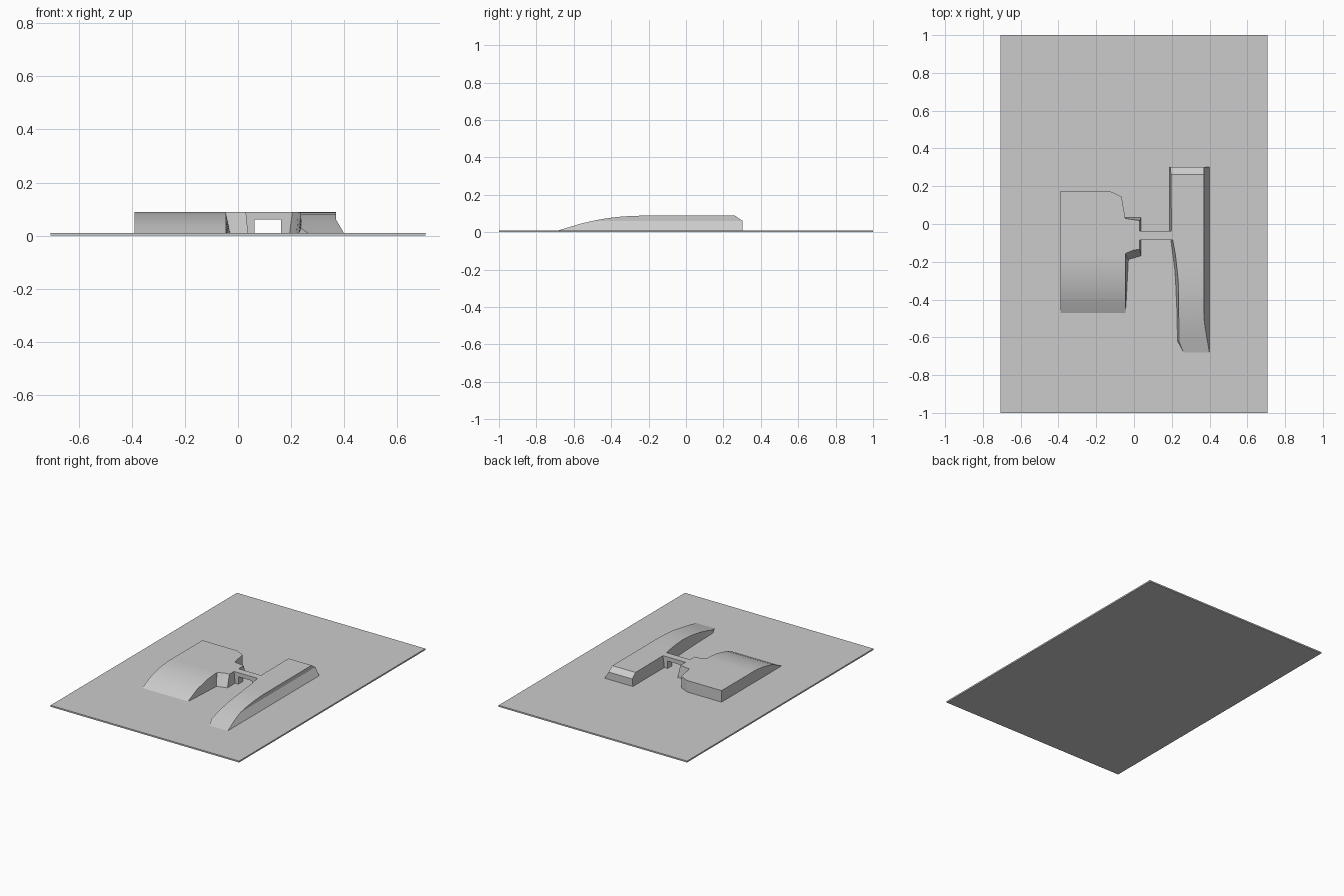
import bpy, bmesh, math

if "Cube" in bpy.data.objects:
    bpy.data.objects.remove(bpy.data.objects["Cube"])

BASE = 0.01   # top of the ground plate
TOP = 0.088   # flat top of the raised parts


def finish(name, rows, caps=True, closed=False):
    """Skin rows of equal-length point lists; cap first and last row."""
    bm = bmesh.new()
    grid = [[bm.verts.new(p) for p in r] for r in rows]
    n = len(rows[0])
    for a, b in zip(grid, grid[1:]):
        for i in range(n if closed else n - 1):
            j = (i + 1) % n
            bm.faces.new((a[i], a[j], b[j], b[i]))
    if caps:
        bm.faces.new(grid[0])
        bm.faces.new(grid[-1])
    bmesh.ops.remove_doubles(bm, verts=bm.verts, dist=1e-5)
    bmesh.ops.dissolve_degenerate(bm, edges=bm.edges, dist=1e-5)
    bmesh.ops.recalc_face_normals(bm, faces=bm.faces)
    me = bpy.data.meshes.new(name)
    bm.to_mesh(me)
    bm.free()
    ob = bpy.data.objects.new(name, me)
    bpy.context.collection.objects.link(ob)
    bpy.ops.object.select_all(action='DESELECT')
    ob.select_set(True)
    bpy.context.view_layer.objects.active = ob
    bpy.ops.object.shade_smooth_by_angle(angle=math.radians(22))
    return ob


def loop(pts, z):
    return [(x, y, z) for x, y in pts]


# ground plate
plate = [(-0.708, -1), (0.708, -1), (0.708, 1), (-0.708, 1)]
finish("ground_plate", [loop(plate, 0), loop(plate, BASE)], closed=True)

# wide left block with curved front ramp: y, height, right top x, right foot x
left = [(-0.47, BASE, -0.046, -0.046), (-0.42, 0.035, -0.046, -0.042),
        (-0.37, 0.057, -0.046, -0.039), (-0.27, 0.080, -0.046, -0.034),
        (-0.19, TOP, -0.046, -0.030), (-0.155, TOP, -0.046, -0.035),
        (0.03, TOP, -0.046, -0.046), (0.145, TOP, -0.066, -0.066),
        (0.175, TOP, -0.13, -0.13)]
finish("left_block", [[(-0.39, y, BASE), (-0.39, y, z), (xt, y, z), (xb, y, BASE)]
                      for y, z, xt, xb in left])

# small hub joining the block to the bridge, walls leaning outwards at the foot
hub_foot = [(-0.048, 0.035), (0.038, 0.035), (0.038, -0.168), (-0.030, -0.188), (-0.048, -0.188)]
hub_top = [(-0.048, 0.030), (0.030, 0.018), (0.030, -0.135), (0.0, -0.137), (-0.048, -0.157)]
finish("hub", [loop(hub_foot, BASE), loop(hub_top, TOP)], closed=True)

# bridge: an arch with a rectangular opening
arch = [(0.025, BASE), (0.063, BASE), (0.063, 0.06), (0.163, 0.06),
        (0.163, BASE), (0.205, BASE), (0.21, TOP), (0.025, TOP)]
finish("bridge", [[(x, y, z) for x, z in arch] for y in (-0.085, -0.036)], closed=True)


# long right ramp: y, height, left foot x, left top x
def right_wall(z):
    return 0.37 + 0.029 * max(0, (0.06 - z) / 0.05)


ramp = [(-0.68, BASE, 0.262, 0.262), (-0.62, 0.028, 0.231, 0.237),
        (-0.56, 0.046, 0.229, 0.237), (-0.50, 0.060, 0.228, 0.237),
        (-0.43, 0.073, 0.226, 0.236), (-0.37, 0.081, 0.223, 0.236),
        (-0.30, 0.086, 0.220, 0.234), (-0.24, TOP, 0.216, 0.228),
        (-0.16, TOP, 0.205, 0.219), (-0.085, TOP, 0.195, 0.205),
        (-0.036, TOP, 0.188, 0.198), (0.262, TOP, 0.188, 0.196),
        (0.302, 0.06, 0.188, 0.192)]
rows = []
for y, z, xb, xt in ramp:
    mid = min(z, 0.06)
    rows.append([(xb, y, BASE), (xt, y, z), (right_wall(z), y, z),
                 (right_wall(mid), y, mid), (right_wall(BASE), y, BASE)])
finish("right_ramp", rows)
